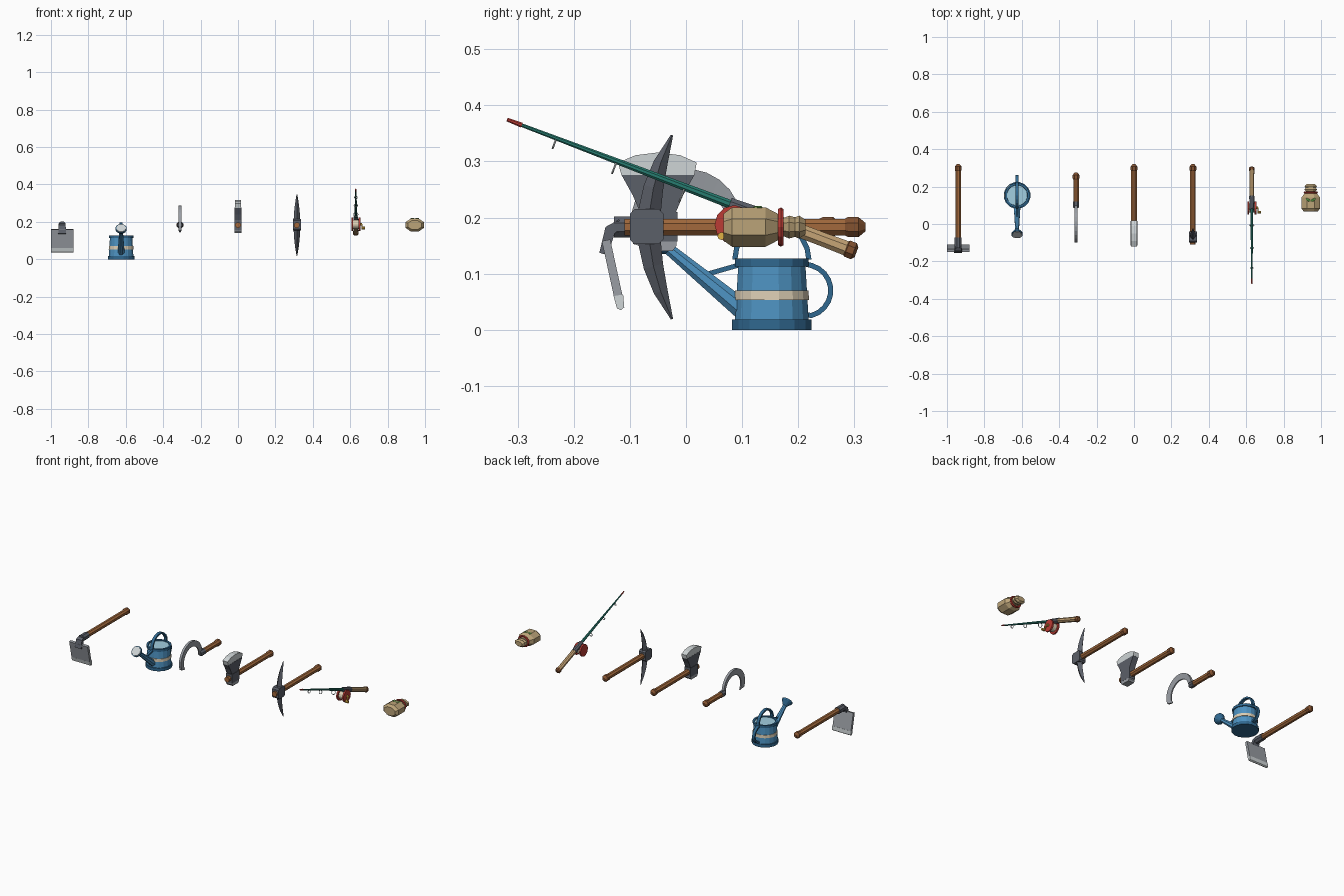
import bpy, bmesh, math
from math import sin, cos, pi, radians
from mathutils import Vector

if "Cube" in bpy.data.objects:
    bpy.data.objects.remove(bpy.data.objects["Cube"])


def mat(name, r, g, b):
    m = bpy.data.materials.new(name)
    m.diffuse_color = (r, g, b, 1)
    m.use_nodes = True
    m.node_tree.nodes["Principled BSDF"].inputs["Base Color"].default_value = m.diffuse_color
    return m


WOOD = mat("wood", .36, .14, .045)
WOOD_DK = mat("dark_wood", .23, .085, .03)
IRON = mat("iron", .105, .115, .14)
STEEL = mat("steel", .32, .34, .37)
EDGE = mat("edge_steel", .62, .66, .67)
BLUE = mat("blue", .075, .29, .54)
BLUE_DK = mat("dark_blue", .03, .14, .28)
WATER = mat("water", .36, .62, .75)
CREAM = mat("cream", .72, .62, .46)
CORK = mat("cork", .56, .37, .18)
TEAL = mat("teal", .02, .2, .16)
RED = mat("red", .5, .045, .035)
BRASS = mat("brass", .75, .45, .06)
CLOTH = mat("cloth", .5, .37, .19)
GREEN = mat("green", .1, .3, .06)


def build(name, rings, m):
    """Skin a list of equal-length rings and cap both ends."""
    bm = bmesh.new()
    rows = [[bm.verts.new(p) for p in ring] for ring in rings]
    n = len(rows[0])
    for a, b in zip(rows, rows[1:]):
        for i in range(n):
            j = (i + 1) % n
            bm.faces.new((a[i], a[j], b[j], b[i]))
    bm.faces.new(rows[0][::-1])
    bm.faces.new(rows[-1])
    bmesh.ops.recalc_face_normals(bm, faces=bm.faces)
    me = bpy.data.meshes.new(name)
    bm.to_mesh(me)
    bm.free()
    ob = bpy.data.objects.new(name, me)
    bpy.context.collection.objects.link(ob)
    if m:
        me.materials.append(m)
    return ob


def sweep(name, x, pts, sizes, n, m, axis=None):
    """Sweep an n-gon along a path of (y, z) points; sizes are r or (r_x, r_normal)."""
    rings = []
    for i, (y, z) in enumerate(pts):
        a, b = pts[max(i - 1, 0)], pts[min(i + 1, len(pts) - 1)]
        t = Vector(axis or (b[0] - a[0], b[1] - a[1])).normalized()
        s = sizes[i] if isinstance(sizes, list) else sizes
        rx, rn = s if isinstance(s, tuple) else (s, s)
        ang = [2 * pi * (k + .5) / n for k in range(n)]
        rings.append([(x + rx * cos(q), y - t.y * rn * sin(q), z + t.x * rn * sin(q)) for q in ang])
    return build(name, rings, m)


def lathe(name, x, start, axis, prof, n, m):
    """Straight turned part: prof lists (distance along axis, size)."""
    t = Vector(axis).normalized()
    return sweep(name, x, [(start[0] + t.x * d, start[1] + t.y * d) for d, _ in prof],
                 [s for _, s in prof], n, m, axis)


def prism(name, x, half, poly, m):
    """Extrude a (y, z) outline along x."""
    return build(name, [[(x + s * half, y, z) for y, z in poly] for s in (-1, 1)], m)


def ring(name, loc, rot, R, r, m, n=12, scale=(1, 1, 1)):
    bpy.ops.mesh.primitive_torus_add(location=loc, rotation=rot, major_radius=R, minor_radius=r,
                                     major_segments=n, minor_segments=6)
    ob = bpy.context.object
    ob.name, ob.scale = name, scale
    ob.data.materials.append(m)


def drum(name, x0, x1, y, z, r, m, n=12):
    build(name, [[(x, y + r * cos(2 * pi * k / n), z + r * sin(2 * pi * k / n)) for k in range(n)]
                 for x in (x0, x1)], m)


def arc(cy, cz, r, a0, a1, n):
    return [(cy + r * cos(radians(a0 + (a1 - a0) * i / n)), cz + r * sin(radians(a0 + (a1 - a0) * i / n)))
            for i in range(n + 1)]


HZ = .183


def handle(name, x, y0, y1):
    lathe(name, x, (y0, HZ), (1, 0), [(0, .016), (y1 - y0 - .035, .016)], 8, WOOD)
    lathe(name + "_knob", x, (y1 - .037, HZ), (1, 0),
          [(0, .016), (.006, .0195), (.024, .0195), (.037, .008)], 8, WOOD_DK)


# hoe
X = -.94
handle("hoe_handle", X, -.1, .32)
lathe("hoe_collar", X, (-.128, HZ), (1, 0), [(0, .02), (.055, .02)], 8, IRON)
sweep("hoe_neck", X, [(-.115, .186), (-.135, .178), (-.147, .135)], [(.022, .016), (.026, .014), (.03, .011)], 4, IRON)
prism("hoe_blade", X, .06, [(-.15, .158), (-.135, .161), (-.113, .06), (-.128, .057)], STEEL)
prism("hoe_edge", X, .061, [(-.129, .06), (-.112, .063), (-.11, .04), (-.116, .035), (-.123, .038)], EDGE)

# watering can
X, CY = -.625, .153
lathe("can_body", X, (CY, 0), (0, 1), [(.015, .067), (.116, .061)], 16, BLUE)
lathe("can_base", X, (CY, 0), (0, 1), [(0, .072), (.018, .072)], 16, BLUE_DK)
lathe("can_band", X, (CY, 0), (0, 1), [(.053, .0675), (.07, .0665)], 16, CREAM)
lathe("can_rim", X, (CY, 0), (0, 1), [(.113, .06), (.113, .067), (.127, .067), (.127, .056), (.12, .055)], 16, BLUE_DK)
lathe("can_water", X, (CY, 0), (0, 1), [(.119, .055), (.122, .055)], 16, WATER)
SP = (-.14, .115)
lathe("can_spout", X, (.108, .03), SP, [(0, .02), (.19, .0105)], 8, BLUE)
lathe("can_rose", X, (-.03, .143), SP, [(0, .011), (.028, .031), (.035, .031)], 12, BLUE_DK)
lathe("can_rose_face", X, (-.03, .143), SP, [(.034, .027), (.038, .026)], 12, EDGE)
sweep("can_brace", X, [(.1, .117), (.03, .097)], (.008, .006), 4, BLUE_DK)
sweep("can_back_handle", X, [(.21, .118)] + arc(.212, .07, .046, 75, -75, 9) + [(.21, .027)], (.012, .0065), 4, BLUE_DK)
sweep("can_top_handle", X, arc(CY, .125, .066, 0, 180, 10), (.012, .0065), 4, BLUE_DK)

# sickle
X = -.31
handle("sickle_handle", X, .1, .275)
lathe("sickle_collar", X, (.085, HZ), (1, 0), [(0, .014), (.006, .0185), (.035, .0185)], 8, IRON)
outer = arc(0, .187, .1, -5, 200, 14) + [(-.06, .143)]
inner = arc(.004, .18, .072, 0, 195, 14)
rings = []
for i, (o, p) in enumerate(zip(outer, inner + [(-.056, .147)])):
    h = .007 if i < 15 else .003
    rings.append([(X - h, *o), (X + h, *o), (X + h * .5, *p), (X - h * .5, *p)])
build("sickle_blade", rings, STEEL)

# axe
X = 0
handle("axe_handle", X, -.105, .32)
prism("axe_poll", X, .019, [(-.076, .14), (-.024, .14), (-.017, .15), (-.017, .158), (-.083, .158), (-.083, .15)], STEEL)
prism("axe_eye", X, .0195, [(-.085, .157), (-.015, .157), (-.015, .21), (-.085, .21)], IRON)
prism("axe_blade", X, .0175, [(-.08, .205), (-.02, .205), (-.005, .24), (.015, .276), (-.115, .276), (-.095, .24)], IRON)
prism("axe_edge", X, .0165, [(-.115, .275), (.015, .275), (.019, .298), (-.01, .311),
                            (-.05, .316), (-.09, .311), (-.121, .298)], EDGE)

# pickaxe
X = .315
handle("pickaxe_handle", X, -.11, .32)
prism("pickaxe_eye", X, .021, [(-.092, .153), (-.048, .153), (-.04, .161), (-.04, .207),
                              (-.048, .215), (-.092, .215), (-.1, .207), (-.1, .161)], IRON)
for s, side in ((1, "upper"), (-1, "lower")):
    rings = []
    for h, yc, hy, hx in ((.02, -.066, .02, .018), (.07, -.058, .017, .015),
                          (.115, -.045, .012, .01), (.164, -.025, .002, .002)):
        z = HZ + s * h
        rings.append([(X - hx, yc, z), (X, yc - hy, z + s * hy * .3),
                      (X + hx, yc, z), (X, yc + hy, z - s * hy * .3)])
    build("pickaxe_%s_prong" % side, rings, IRON)

# fishing rod
X = .63
START, AX = (.302, .139), (-.622, .236)
U = Vector(AX).normalized()


def on_rod(d, off=0):
    return START[0] + U.x * d - U.y * off, START[1] + U.y * d + U.x * off


lathe("rod_grip", X, START, AX, [(.008, .0145), (.06, .0135), (.17, .0135)], 8, CORK)
lathe("rod_butt", X, START, AX, [(-.002, .01), (.003, .0165), (.016, .0165), (.018, .014)], 8, WOOD_DK)
lathe("rod_reel_seat", X, START, AX, [(.165, .0155), (.24, .0125)], 8, IRON)
lathe("rod_blank", X, START, AX, [(.23, .0085), (.64, .0035)], 8, TEAL)
lathe("rod_tip", X, START, AX, [(.636, .0048), (.664, .0035)], 8, RED)
tilt = math.atan2(U.y, U.x)
for i, (d, r) in enumerate(((.325, .012), (.455, .0095), (.57, .0075))):
    y, z = on_rod(d, r + .004)
    ring("rod_guide_%d" % i, (X, y, z), (tilt + pi / 2, 0, 0), r, .002, EDGE, 10)
RY, RZ = .086, .187
prism("reel_foot", X, .006, [(.08, .18), (.1, .18), (.108, .215), (.08, .222)], IRON)
drum("reel_spool", X - .018, X + .018, RY, RZ, .024, CREAM)
for s in (-1, 1):
    drum("reel_flange_%d" % (s > 0), X + s * .015, X + s * .024, RY, RZ, .035, RED)
drum("reel_axle", X + .02, X + .034, RY, RZ, .007, BRASS, 8)
sweep("reel_crank", X + .033, [(RY, RZ), (.063, .167)], .004, 4, BRASS)
drum("reel_knob", X + .03, X + .048, .063, .167, .007, BRASS, 8)

# seed bag lying on its side
X = .945
lathe("bag_body", X, (0, HZ), (1, 0), [(.067, (.04, .026)), (.082, (.054, .038)), (.142, (.054, .038)),
                                      (.163, (.036, .026)), (.172, (.026, .018))], 8, CLOTH)
ring("bag_tie", (X, .169, HZ), (pi / 2, 0, 0), .029, .006, RED, 12, (1.1, 1, 1))
lathe("bag_frill", X, (0, HZ), (1, 0), [(.17, (.024, .016)), (.184, (.036, .022)), (.194, (.03, .019)),
                                       (.202, (.036, .022)), (.213, (.024, .014))], 8, CLOTH)
for s in (-1, 1):
    bpy.ops.mesh.primitive_uv_sphere_add(segments=8, ring_count=4, radius=1, location=(X + s * .013, .128, .218),
                                         rotation=(0, 0, s * .5))
    leaf = bpy.context.object
    leaf.name, leaf.scale = "bag_leaf_%d" % (s > 0), (.014, .007, .003)
    leaf.data.materials.append(GREEN)
